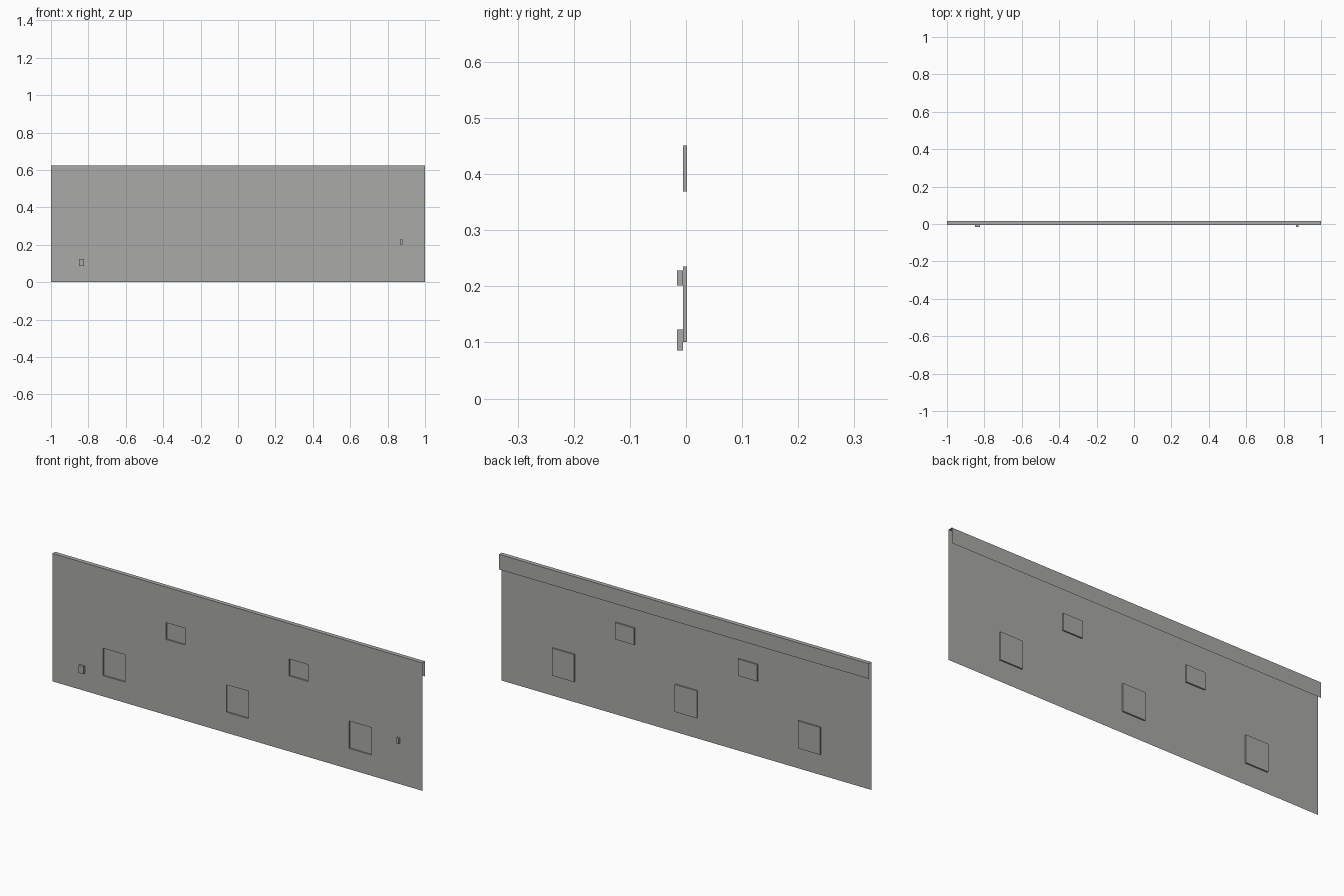
import bpy
import bmesh
from mathutils import Vector

old = bpy.data.objects.get("Cube")
if old:
    bpy.data.objects.remove(old, do_unlink=True)

HEIGHT = 0.625
WALL_Y, PANE_Y, BOX_Y, BACK_Y = -0.005, 0.002, -0.016, 0.016

grey = bpy.data.materials.new("concrete_grey")
color = (0.4, 0.4, 0.39, 1)
grey.use_nodes = True
grey.diffuse_color = color
grey.node_tree.nodes["Principled BSDF"].inputs["Base Color"].default_value = color


def finish(name, bm):
    mesh = bpy.data.meshes.new(name)
    bm.to_mesh(mesh)
    bm.free()
    mesh.materials.append(grey)
    obj = bpy.data.objects.new(name, mesh)
    bpy.context.collection.objects.link(obj)
    return obj


def sheet(bm, x0, x1, z0, z1, y):
    """Upright rectangle facing the front."""
    corners = ((x0, z0), (x1, z0), (x1, z1), (x0, z1))
    return bm.faces.new([bm.verts.new((x, y, z)) for x, z in corners])


def push(bm, faces, dy):
    """Extrude faces along y, leaving the far side open."""
    new = bmesh.ops.extrude_discrete_faces(bm, faces=faces)["faces"]
    verts = list({v for f in new for v in f.verts})
    bmesh.ops.translate(bm, verts=verts, vec=(0, dy, 0))


# Wall: a thin sheet with window recesses that show through at the back
windows = [(x - 0.06, x + 0.06, 0.101, 0.235) for x in (-0.666, 0, 0.664)]
windows += [(x - 0.052, x + 0.052, 0.369, 0.451) for x in (-0.334, 0.331)]
bm = bmesh.new()
sheet(bm, -1, 1, 0, HEIGHT, WALL_Y)
cuts = {(v, Vector((1, 0, 0))[:]) for w in windows for v in w[:2]}
cuts |= {(v, Vector((0, 0, 1))[:]) for w in windows for v in w[2:]}
for value, axis in sorted(cuts):
    bmesh.ops.bisect_plane(bm, geom=bm.verts[:] + bm.edges[:] + bm.faces[:],
                           plane_co=Vector(axis) * value, plane_no=axis)


def in_window(face):
    c = face.calc_center_median()
    return any(a < c.x < b and d < c.z < e for a, b, d, e in windows)


push(bm, [f for f in bm.faces if in_window(f)], PANE_Y - WALL_Y)
finish("wall", bm)

# Coping: open angle strip along the top, turned down at the back
bm = bmesh.new()
profile = ((WALL_Y, HEIGHT), (BACK_Y, HEIGHT), (BACK_Y, HEIGHT - 0.074))
rows = [[bm.verts.new((x, y, z)) for x in (-1, 1)] for y, z in profile]
for a, b in zip(rows, rows[1:]):
    bm.faces.new((a[0], a[1], b[1], b[0]))
finish("top_coping", bm)

# Small boxes fixed to the front
for name, rect in (("right_wall_box", (-0.85, -0.823, 0.086, 0.123)),
                   ("left_wall_box", (0.867, 0.88, 0.201, 0.228))):
    bm = bmesh.new()
    push(bm, [sheet(bm, *rect, WALL_Y)], BOX_Y - WALL_Y)
    finish(name, bm)
